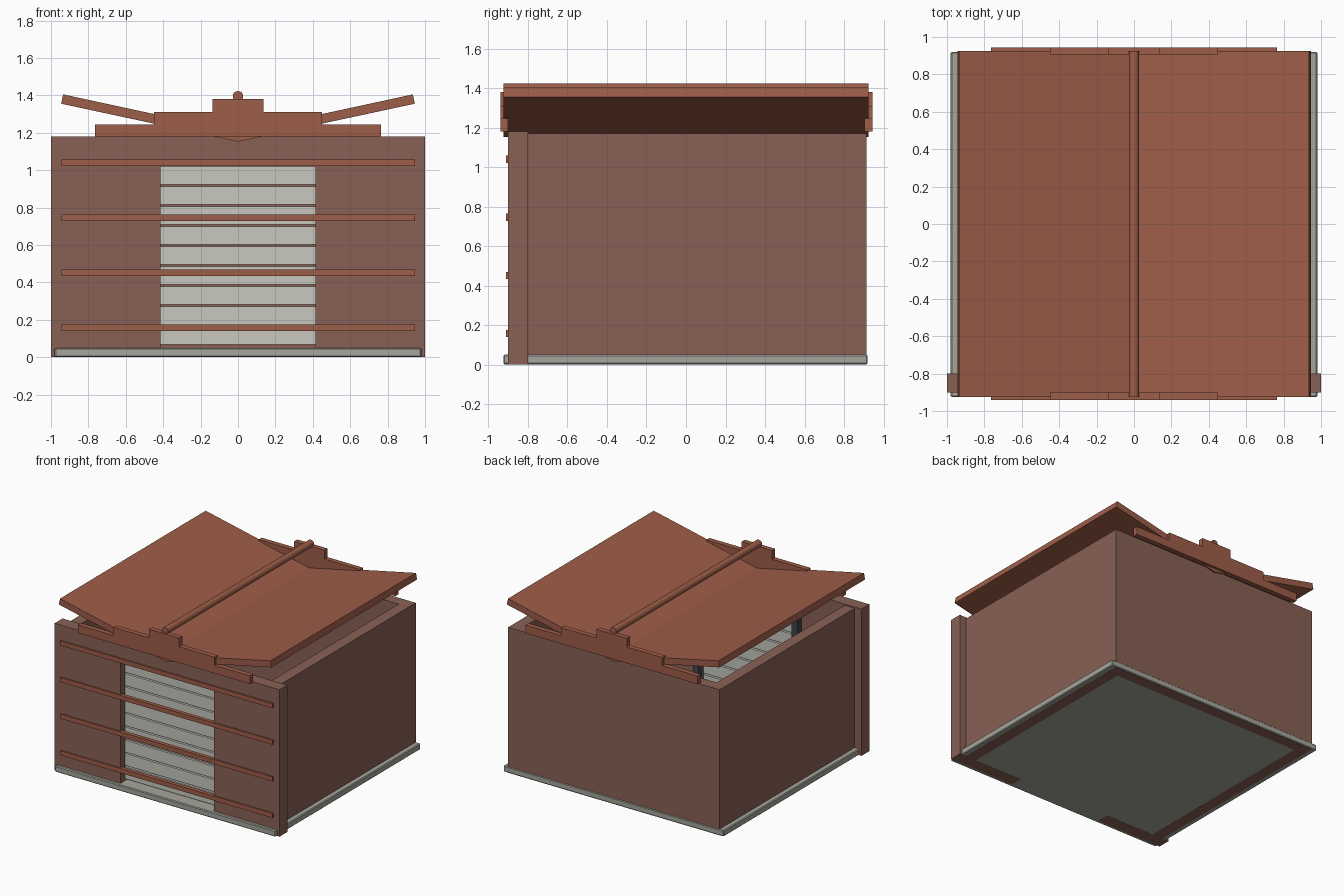
import bpy, bmesh
from mathutils import Vector

if "Cube" in bpy.data.objects:
    bpy.data.objects.remove(bpy.data.objects["Cube"])


def material(name, rgb):
    m = bpy.data.materials.new(name)
    m.diffuse_color = (*rgb, 1)
    m.use_nodes = True
    m.node_tree.nodes["Principled BSDF"].inputs["Base Color"].default_value = m.diffuse_color
    return m


BRICK = material("brick", (0.25, 0.12, 0.09))
CLAY = material("clay", (0.34, 0.11, 0.065))
STONE = material("stone", (0.38, 0.38, 0.34))
SLAT = material("slat", (0.58, 0.58, 0.53))
STEEL = material("steel", (0.05, 0.06, 0.07))


def extrude(name, points, direction, mat):
    """Closed prism from a flat outline of 3D points."""
    bm = bmesh.new()
    face = bm.faces.new([bm.verts.new(p) for p in points])
    new = bmesh.ops.extrude_face_region(bm, geom=[face])["geom"]
    bmesh.ops.translate(bm, vec=Vector(direction),
                        verts=[v for v in new if isinstance(v, bmesh.types.BMVert)])
    bmesh.ops.recalc_face_normals(bm, faces=bm.faces)
    mesh = bpy.data.meshes.new(name)
    bm.to_mesh(mesh)
    bm.free()
    mesh.materials.append(mat)
    ob = bpy.data.objects.new(name, mesh)
    bpy.context.collection.objects.link(ob)
    return ob


def box(name, x, y, z, mat):
    outline = [(x[0], y[0], z[0]), (x[1], y[0], z[0]), (x[1], y[1], z[0]), (x[0], y[1], z[0])]
    return extrude(name, outline, (0, 0, z[1] - z[0]), mat)


def front_profile(name, xz, y0, y1, mat):
    return extrude(name, [(x, y0, z) for x, z in xz], (0, y1 - y0, 0), mat)


# Floor slab
slab = box("floor_slab", (-0.98, 0.98), (-0.925, 0.92), (0.001, 0.05), STONE)
bevel = slab.modifiers.new("bevel", "BEVEL")
bevel.width = 0.006
bevel.segments = 1

# Side and back walls, one U-shaped plan
plan = [(-0.94, -0.8), (-0.94, 0.915), (0.94, 0.915), (0.94, -0.8),
        (0.85, -0.8), (0.85, 0.825), (-0.85, 0.825), (-0.85, -0.8)]
extrude("side_and_back_walls", [(x, y, 0) for x, y in plan], (0, 0, 1.17), BRICK)

# Front wall with door opening
front_profile("front_wall", [(-1, 0), (-1, 1.18), (1, 1.18), (1, 0), (0.415, 0),
                             (0.415, 1.02), (-0.415, 1.02), (-0.415, 0)], -0.9, -0.8, BRICK)

# Horizontal bands across the front
for i in range(4):
    z = 0.158 + i * 0.294
    box(f"front_band_{i + 1}", (-0.945, 0.945), (-0.912, -0.88), (z - 0.018, z + 0.018), CLAY)

# Shutter door slats
for i in range(9):
    z = 0.115 + i * 0.107
    box(f"door_slat_{i + 1}", (-0.415, 0.415), (-0.845, -0.815), (z - 0.048, z + 0.048), SLAT)

# Rails and roof halves, mirrored left and right
for side, s in (("left", -1), ("right", 1)):
    box(f"door_rail_{side}", sorted((s * 0.415, s * 0.465)), (-0.8, -0.75), (0.05, 1.02), STEEL)
    front_profile(f"roof_{side}", [(0, 1.152), (s * 0.945, 1.355), (s * 0.935, 1.405),
                                   (0, 1.203)], -0.925, 0.925, CLAY)

# Stepped gables front and back
half = [(0.765, 1.18), (0.765, 1.245), (0.45, 1.245), (0.45, 1.31), (0.135, 1.31), (0.135, 1.38)]
steps = half + [(-x, z) for x, z in reversed(half)]
front_profile("front_gable", steps, -0.94, -0.9, CLAY)
front_profile("back_gable", steps, 0.905, 0.945, CLAY)

# Ridge pole
bpy.ops.mesh.primitive_cylinder_add(vertices=16, radius=0.028, depth=1.85,
                                    location=(0, 0, 1.395), rotation=(1.5707963, 0, 0))
pole = bpy.context.object
pole.name = "ridge_pole"
pole.data.materials.append(CLAY)
bpy.ops.object.shade_smooth_by_angle()
